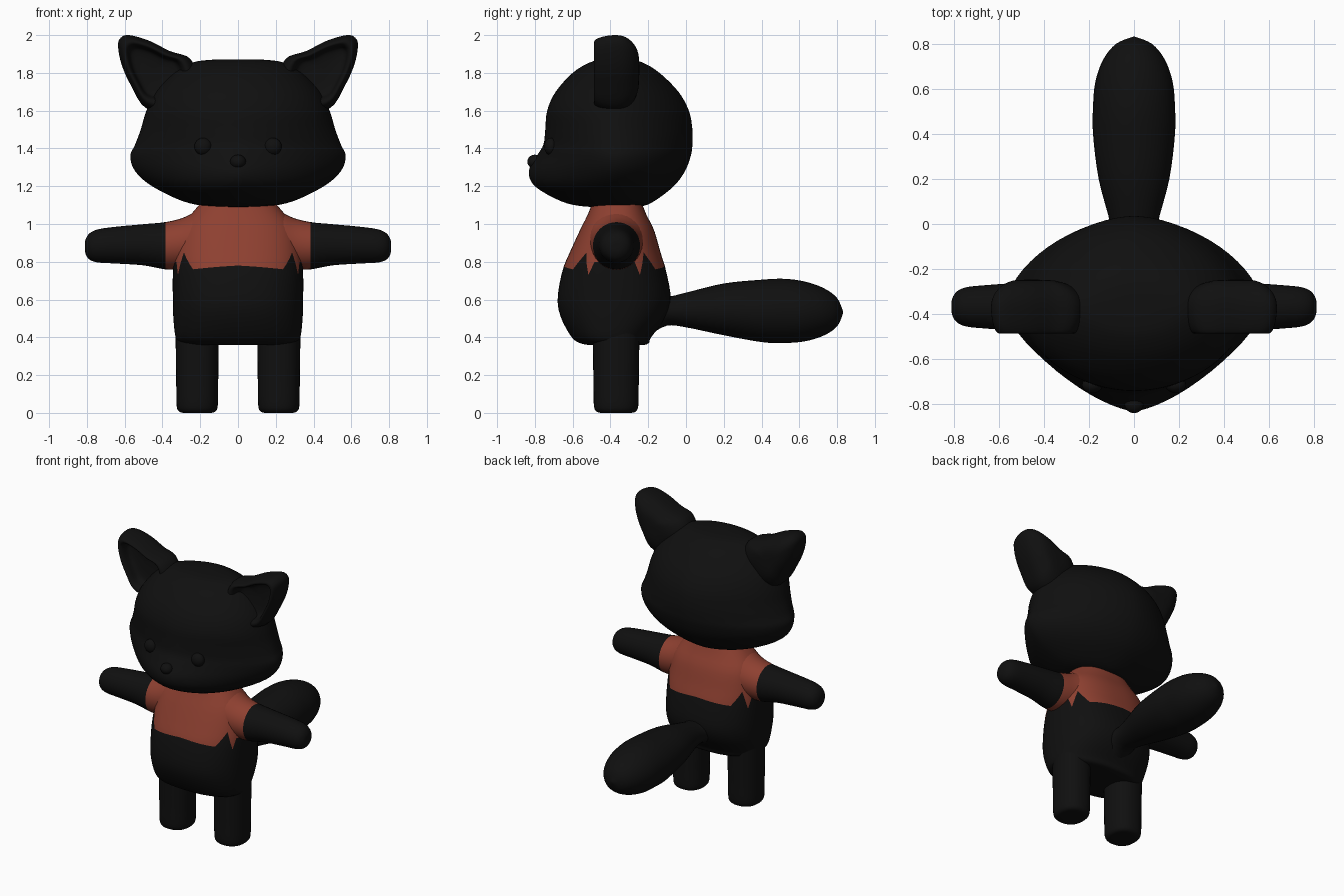
import bpy, bmesh, math
from mathutils import Vector

if "Cube" in bpy.data.objects:
    bpy.data.objects.remove(bpy.data.objects["Cube"])


def material(name, rgb):
    m = bpy.data.materials.new(name)
    m.diffuse_color = (*rgb, 1)
    m.use_nodes = True
    m.node_tree.nodes["Principled BSDF"].inputs["Base Color"].default_value = m.diffuse_color
    return m


BLACK = material("black fur", (0.005, 0.005, 0.005))
RED = material("rust red", (0.27, 0.051, 0.03))


def spline(pts, steps=4, closed=False):
    """Smooth curve through points of any dimension."""
    n, out = len(pts), []
    for i in range(n if closed else n - 1):
        if closed:
            q = [pts[(i + k) % n] for k in (-1, 0, 1, 2)]
        else:
            q = [pts[min(max(i + k, 0), n - 1)] for k in (-1, 0, 1, 2)]
        for s in range(steps):
            t = s / steps
            out.append([0.5 * (2 * b + (c - a) * t + (2 * a - 5 * b + 4 * c - d) * t * t
                               + (3 * b - a - 3 * c + d) * t ** 3) for a, b, c, d in zip(*q)])
    if not closed:
        out.append(list(pts[-1]))
    return out


def oval(u, n=2.0):
    """Point on a unit superellipse."""
    c, s = math.cos(u), math.sin(u)
    return (math.copysign(abs(c) ** (2 / n), c), math.copysign(abs(s) ** (2 / n), s))


def skin(name, rings, mats=(BLACK,), rule=None):
    """Join rings of points into a closed smooth surface; rule(row, centre) picks the material."""
    bm = bmesh.new()
    rows = [[bm.verts.new(p) for p in r] for r in rings]
    k = len(rows[0])
    for i in range(len(rows) - 1):
        a, b = rows[i], rows[i + 1]
        for j in range(k):
            f = bm.faces.new((a[j], a[(j + 1) % k], b[(j + 1) % k], b[j]))
            if rule:
                f.material_index = rule(i, f.calc_center_median())
    for i, r in ((0, rows[0]), (len(rows) - 2, rows[-1])):
        f = bm.faces.new(r)
        if rule:
            f.material_index = rule(i, f.calc_center_median())
    bmesh.ops.recalc_face_normals(bm, faces=bm.faces)
    for f in bm.faces:
        f.smooth = True
    me = bpy.data.meshes.new(name)
    bm.to_mesh(me)
    bm.free()
    for m in mats:
        me.materials.append(m)
    ob = bpy.data.objects.new(name, me)
    bpy.context.collection.objects.link(ob)
    return ob


def angles(k):
    return [2 * math.pi * j / k for j in range(k)]


def ball(name, centre, radii):
    rings = []
    for i in range(13):
        v = math.pi * (0.01 + 0.98 * i / 12) - math.pi / 2
        rings.append([Vector(centre) + Vector((radii[0] * math.cos(v) * math.cos(u),
                                               radii[1] * math.cos(v) * math.sin(u),
                                               radii[2] * math.sin(v))) for u in angles(24)])
    return skin(name, rings)


# Body: (z, half width, y centre, half depth); the jacket hem is a ring that zigzags by the arms
body = spline([(0.36, 0.27, -0.37, 0.15), (0.37, 0.305, -0.38, 0.185), (0.40, 0.33, -0.395, 0.21),
               (0.50, 0.342, -0.385, 0.275), (0.60, 0.345, -0.38, 0.30), (0.75, 0.345, -0.38, 0.275),
               (0.85, 0.338, -0.375, 0.24), (0.97, 0.31, -0.365, 0.195), (1.05, 0.25, -0.365, 0.155),
               (1.14, 0.17, -0.365, 0.12)], 6)


def table(rows, x):
    for a, b in zip(rows, rows[1:]):
        if x <= b[0]:
            t = max(0, (x - a[0]) / (b[0] - a[0]))
            return [p + (q - p) * t for p, q in zip(a, b)]
    return rows[-1]


def body_point(u, row, low=14, high=12):
    fold = abs(math.degrees(math.asin(max(-1, min(1, math.sin(u))))))
    hem = table([(0, 0.80), (20, 0.80), (25, 0.73), (35, 0.85), (50, 0.76), (90, 0.78)], fold)[1]
    if row <= low:
        z = 0.36 + (hem - 0.36) * (row / low) ** 1.8
    else:
        z = hem + (1.14 - hem) * (row - low) / high
    _, hx, cy, hy = table(body, z)
    a, b = oval(u, 2.4)
    return (hx * a, cy + hy * b, z)


skin("body", [[body_point(u, r) for u in angles(72)] for r in range(27)],
     (BLACK, RED), lambda i, c: int(i >= 14))

# Head: (z, half width, front y, back y, front roundness); pointed cheeks, snout low at the front
head = spline([(1.09, 0.02, -0.40, -0.34, 2), (1.093, 0.15, -0.54, -0.24, 2), (1.12, 0.29, -0.66, -0.17, 1.8),
               (1.20, 0.455, -0.80, -0.065, 1.6), (1.28, 0.545, -0.832, -0.005, 1.45),
               (1.36, 0.57, -0.79, 0.025, 1.5), (1.42, 0.545, -0.755, 0.034, 1.65),
               (1.50, 0.515, -0.745, 0.034, 1.8), (1.60, 0.485, -0.735, 0.015, 1.95),
               (1.70, 0.435, -0.69, -0.04, 2), (1.80, 0.34, -0.60, -0.14, 2),
               (1.855, 0.24, -0.51, -0.23, 2), (1.87, 0.13, -0.44, -0.30, 2), (1.872, 0.02, -0.38, -0.36, 2)])
rings = []
for z, hx, front, back, n in head:
    ring = []
    for u in angles(64):
        a, b = oval(u, n if math.sin(u) < 0 else 1.75)
        ring.append((hx * a, -0.37 + b * (back + 0.37 if b > 0 else -0.37 - front), z))
    rings.append(ring)
skin("head", rings)

# Nose
ball("nose", (0, -0.80, 1.33), (0.042, 0.04, 0.037))

# Tail: (y, z centre, half width, half height)
tail = spline([(-0.18, 0.54, 0.13, 0.12), (-0.10, 0.54, 0.10, 0.078), (0.0, 0.545, 0.105, 0.092),
               (0.20, 0.548, 0.157, 0.137), (0.40, 0.54, 0.182, 0.165), (0.52, 0.54, 0.182, 0.17),
               (0.63, 0.537, 0.172, 0.158), (0.73, 0.535, 0.137, 0.125), (0.80, 0.533, 0.08, 0.075),
               (0.832, 0.532, 0.004, 0.004)])
skin("tail", [[(rx * math.cos(u), y, z + rz * math.sin(u)) for u in angles(32)] for y, z, rx, rz in tail])

# Profiles for the mirrored parts
arm = spline([(0.15, 0.93, 0.15), (0.22, 0.915, 0.15), (0.30, 0.895, 0.135), (0.385, 0.885, 0.125),
              (0.50, 0.89, 0.109), (0.65, 0.888, 0.097), (0.74, 0.884, 0.088), (0.785, 0.881, 0.07),
              (0.807, 0.88, 0.038), (0.811, 0.88, 0.004)])
leg = spline([(0.0, 0.075), (0.008, 0.097), (0.04, 0.109), (0.15, 0.111), (0.30, 0.113), (0.45, 0.115)])
ear_edge = spline([(0.635, 1.94), (0.622, 1.985), (0.575, 2.0), (0.47, 1.97), (0.36, 1.915), (0.25, 1.872),
                   (0.22, 1.74), (0.36, 1.60), (0.49, 1.615), (0.565, 1.73), (0.615, 1.84)], 4, True)
ear_loops = spline([(0.03, -0.247), (0.45, -0.252), (0.75, -0.278), (0.94, -0.32), (1.0, -0.37),
                    (0.96, -0.435), (0.87, -0.478), (0.77, -0.485), (0.69, -0.465), (0.62, -0.42),
                    (0.40, -0.405), (0.03, -0.40)], 3)

for side, s in (("left", 1), ("right", -1)):
    # Arms with red sleeve tops
    skin(side + "_arm", [[(s * x, -0.368 + r * math.cos(u), z + r * math.sin(u)) for u in angles(32)]
                         for x, z, r in arm], (BLACK, RED), lambda i, c: int(abs(c.x) < 0.385))
    # Legs
    skin(side + "_leg", [[(s * (0.216 + r * oval(u, 2.3)[0]), -0.37 + 1.08 * r * oval(u, 2.3)[1], z)
                          for u in angles(32)] for z, r in leg])
    # Ears with a hollow front
    skin(side + "_ear", [[(s * (0.46 + (x - 0.46) * k), y, 1.82 + (z - 1.82) * k) for x, z in ear_edge]
                         for k, y in ear_loops])
    # Eyes
    ball(side + "_eye", (s * 0.185, -0.715, 1.41), (0.046, 0.036, 0.046))
